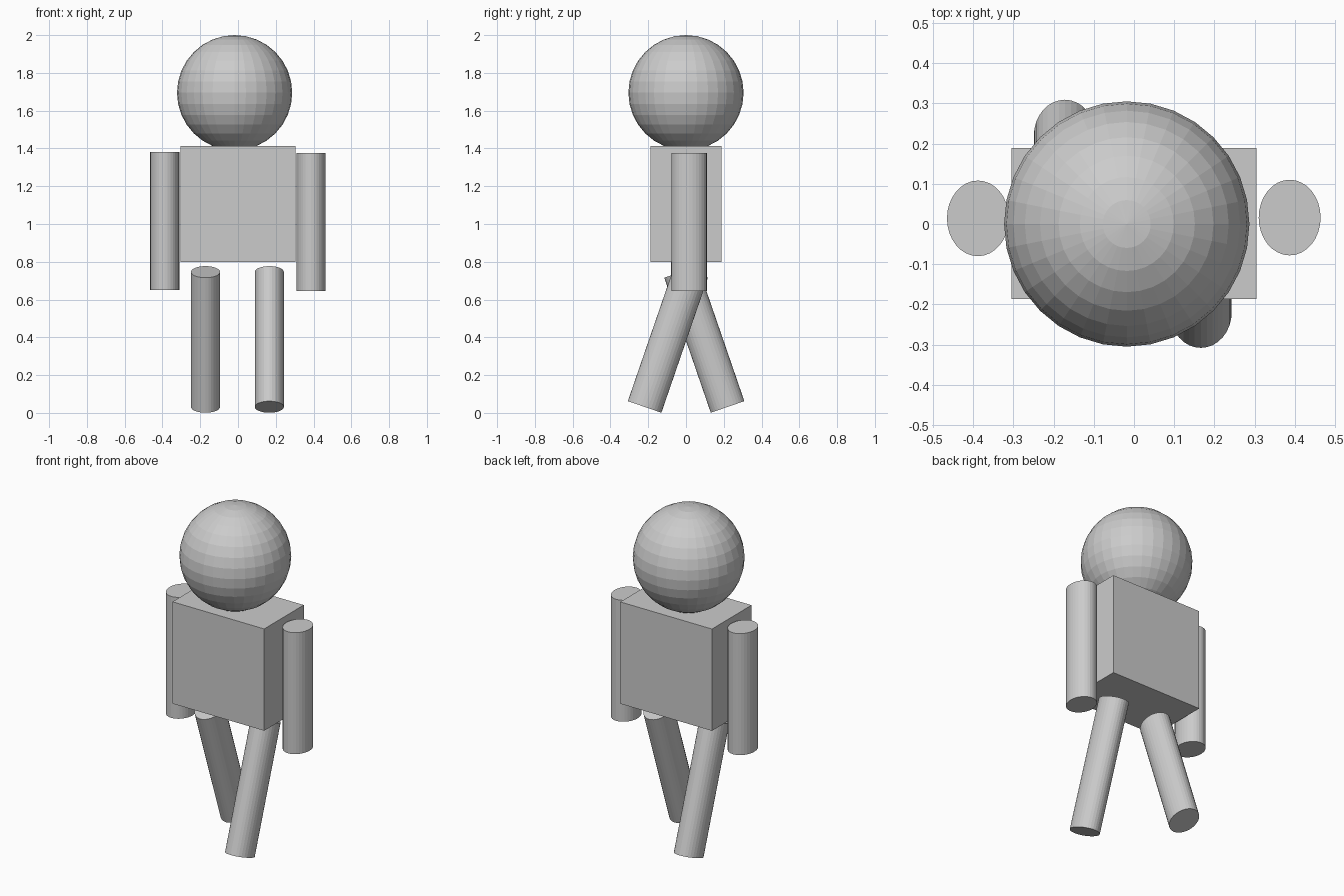
import bpy
from math import radians

if "Cube" in bpy.data.objects:
    bpy.data.objects.remove(bpy.data.objects["Cube"])

LIMB_RX, LIMB_RY = 0.077, 0.094  # limbs are slightly oval in section


def limb(name, location, length, tilt=0):
    """Oval cylinder, tilted about the x axis (degrees)."""
    bpy.ops.mesh.primitive_cylinder_add(
        vertices=32, radius=1, depth=1, location=location,
        rotation=(radians(tilt), 0, 0))
    ob = bpy.context.object
    ob.name = name
    ob.scale = (LIMB_RX, LIMB_RY, length)


# Head
bpy.ops.mesh.primitive_uv_sphere_add(
    segments=32, ring_count=16, radius=0.305, location=(-0.018, 0, 1.695))
bpy.context.object.name = "head"

# Torso
bpy.ops.mesh.primitive_cube_add(size=1, location=(0, 0.001, 1.106))
torso = bpy.context.object
torso.name = "torso"
torso.scale = (0.61, 0.376, 0.612)

# Arms hang straight down
limb("left_arm", (-0.388, 0.014, 1.016), 0.73)
limb("right_arm", (0.387, 0.016, 1.01), 0.73)

# Legs in mid-stride: right foot forward, left foot back
limb("left_leg", (-0.172, 0.097, 0.389), 0.756, 19)
limb("right_leg", (0.166, -0.096, 0.389), 0.756, -19)
